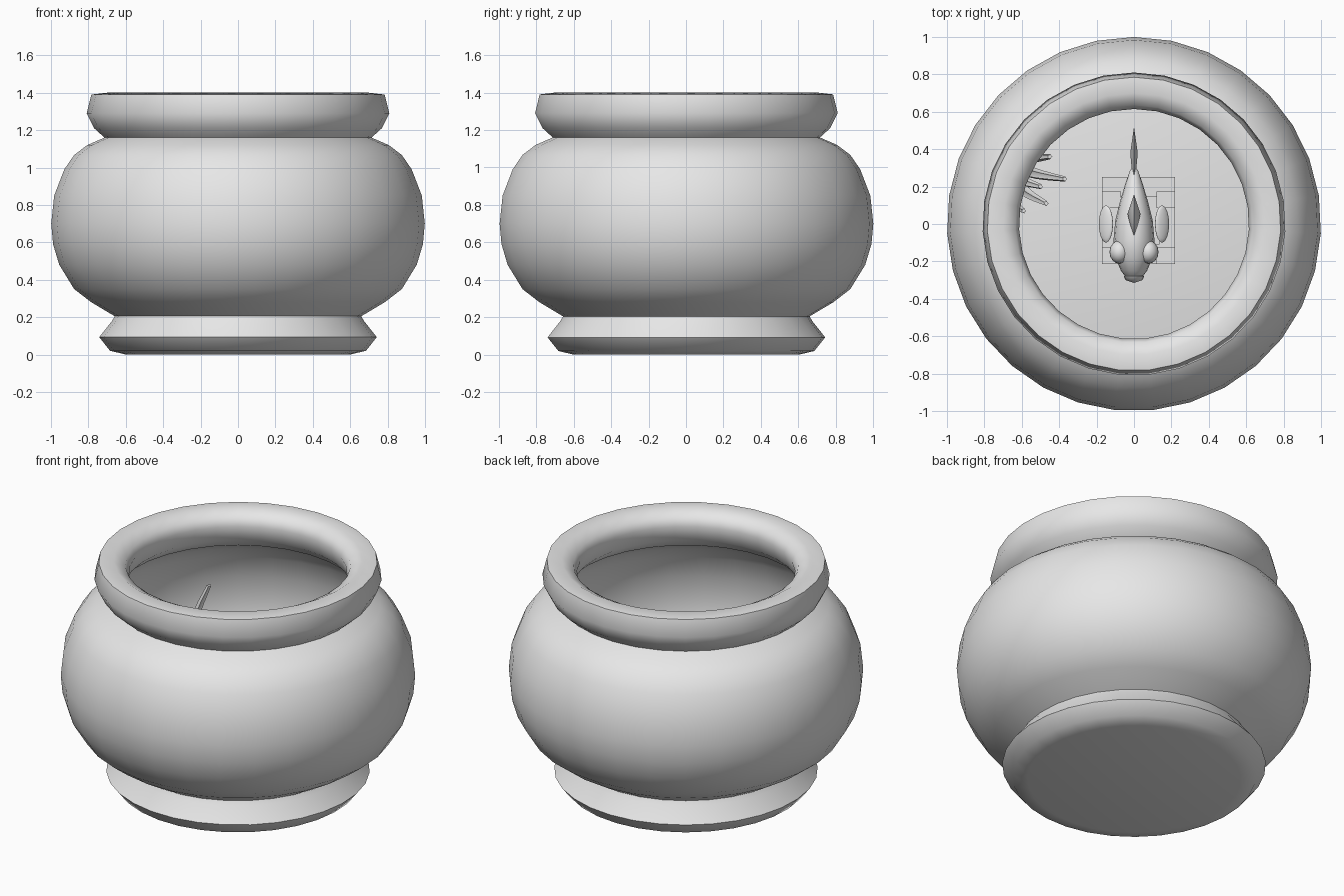
import bpy, bmesh, math
from mathutils import Matrix, Vector

cube = bpy.data.objects.get("Cube")
if cube:
    bpy.data.objects.remove(cube, do_unlink=True)

grey = bpy.data.materials.new("pale_grey")
grey.use_nodes = True
grey.diffuse_color = (0.8, 0.8, 0.8, 1)
grey.node_tree.nodes["Principled BSDF"].inputs["Base Color"].default_value = (0.8, 0.8, 0.8, 1)


def finish(name, bm, angle=60):
    bmesh.ops.remove_doubles(bm, verts=bm.verts, dist=0.0005)
    bmesh.ops.recalc_face_normals(bm, faces=bm.faces)
    mesh = bpy.data.meshes.new(name)
    bm.to_mesh(mesh)
    bm.free()
    mesh.materials.append(grey)
    ob = bpy.data.objects.new(name, mesh)
    bpy.context.collection.objects.link(ob)
    bpy.ops.object.select_all(action="DESELECT")
    ob.select_set(True)
    bpy.context.view_layer.objects.active = ob
    bpy.ops.object.shade_smooth_by_angle(angle=math.radians(angle))
    return ob


def lathe(name, profile, steps, place=None, angle=60):
    """Turn a (radius, height) profile about z, then apply a matrix."""
    bm = bmesh.new()
    rings = []
    for r, h in profile:
        turns = [math.pi / 2 + math.tau * i / steps for i in range(steps)]
        rings.append([bm.verts.new((r * math.cos(t), r * math.sin(t), h)) for t in turns])
    for a, b in zip(rings, rings[1:]):
        for i in range(steps):
            j = (i + 1) % steps
            bm.faces.new((a[i], a[j], b[j], b[i]))
    if place:
        bm.transform(place)
    return finish(name, bm, angle)


def ball(name, centre, size, turn=None):
    bm = bmesh.new()
    bmesh.ops.create_uvsphere(bm, u_segments=16, v_segments=10, radius=1)
    bm.transform(Matrix.Translation(centre) @ (turn or Matrix()) @ Matrix.Diagonal((*size, 1)))
    return finish(name, bm)


def block(name, centre, size):
    bm = bmesh.new()
    bmesh.ops.create_cube(bm, size=1)
    bm.transform(Matrix.Translation(centre) @ Matrix.Diagonal((*size, 1)))
    return finish(name, bm, 30)


def fin(name, outline, thick):
    """Thin upright plate from a (y, z) outline, pinched to the rim."""
    bm = bmesh.new()
    mid = Vector((0, sum(p[0] for p in outline), sum(p[1] for p in outline))) / len(outline)
    rim = [bm.verts.new((0, y, z)) for y, z in outline]
    for side in (-1, 1):
        hub = bm.verts.new(mid + Vector((side * thick, 0, 0)))
        for a, b in zip(rim, rim[1:] + rim[:1]):
            bm.faces.new((a, b, hub))
    return finish(name, bm, 80)


# Bowl: foot, belly, neck, rolled rim and inner wall
foot = [(0, 0), (0.6, 0), (0.685, 0.02), (0.743, 0.093), (0.674, 0.18), (0.66, 0.205)]
belly = [(0.786, 0.28), (0.877, 0.35), (0.957, 0.48), (0.99, 0.59), (1, 0.7),
         (0.984, 0.85), (0.93, 0.99), (0.877, 1.067), (0.807, 1.12)]
rim = [(0.715, 1.16), (0.77, 1.21), (0.81, 1.29), (0.785, 1.39), (0.7, 1.4),
       (0.635, 1.365), (0.615, 1.315), (0.64, 1.22), (0.7, 1.16)]
inner = [(r - 0.025, h) for r, h in reversed(belly)]
lathe("bowl", foot + belly + rim + inner + [(0.64, 0.22), (0, 0.22)], 31)

# Gravel bed
lathe("gravel_bed", [(0.765, 0.285), (0.7, 0.3), (0, 0.3)], 31)

# Fish, swimming toward the front
z0 = 0.72
to_fish = Matrix.Translation((0, 0, z0)) @ Matrix.Diagonal((1, 1, 1.35, 1)) @ Matrix(
    ((1, 0, 0, 0), (0, 0, 1, 0), (0, 1, 0, 0), (0, 0, 0, 1)))
lathe("fish_body", [(0, -0.31), (0.035, -0.295), (0.07, -0.25), (0.1, -0.18), (0.11, -0.09),
                    (0.1, 0.02), (0.075, 0.12), (0.045, 0.22), (0.02, 0.29), (0, 0.3)], 16, to_fish)
lathe("fish_lips", [(0, -0.315), (0.045, -0.3), (0.055, -0.28), (0.03, -0.26)], 16, to_fish)
fin("dorsal_fin", [(-0.08, z0 + 0.12), (0, z0 + 0.23), (0.1, z0 + 0.22),
                   (0.16, z0 + 0.14), (0.14, z0 + 0.06), (0, z0 + 0.1)], 0.035)
fin("tail_fin", [(0.16, z0), (0.3, z0 + 0.06), (0.42, z0 + 0.14), (0.52, z0 + 0.1),
                 (0.45, z0), (0.5, z0 - 0.12), (0.4, z0 - 0.14), (0.28, z0 - 0.05)], 0.02)
for side, word in ((1, "left"), (-1, "right")):
    ball(word + "_eye", (side * 0.078, -0.15, z0 + 0.07), (0.053, 0.062, 0.06))
    ball(word + "_side_fin", (side * 0.15, 0, z0 - 0.05), (0.045, 0.1, 0.015),
         Matrix.Rotation(side * 0.6, 4, "Y"))

# Little fort under the fish
cx, cy = 0.025, 0.02
block("fort_floor", (cx, cy, 0.32), (0.39, 0.46, 0.06))
block("fort_keep", (cx, cy, 0.4), (0.22, 0.26, 0.16))
for sx in (-1, 1):
    for sy in (-1, 1):
        block("fort_corner_tower", (cx + sx * 0.145, cy - 0.04 + sy * 0.15, 0.42), (0.1, 0.09, 0.2))

# Water plant: ribbed stalks leaning toward the middle
def stalk(root, tip, width):
    bm = bmesh.new()
    root, tip = Vector(root), Vector(tip)
    rings = []
    for k in range(7):
        t = k / 6
        p = root.lerp(tip, t)
        bend = math.sin(math.pi * t) * 0.05
        r = width * (1 - 0.6 * t * t)
        ring = []
        for i in range(10):
            a = math.tau * i / 10
            q = r * (0.65 if i % 2 else 1)
            ring.append(bm.verts.new((p.x - bend + q * math.cos(a), p.y + q * math.sin(a), p.z)))
        rings.append(ring)
    for a, b in zip(rings, rings[1:]):
        for i in range(10):
            j = (i + 1) % 10
            bm.faces.new((a[i], a[j], b[j], b[i]))
    bm.faces.new(rings[-1])
    bm.faces.new(rings[0])
    finish("plant_stalk", bm, 40)


for root, tip in (((-0.6, 0.3, 0.28), (-0.37, 0.24, 0.88)),
                  ((-0.61, 0.33, 0.28), (-0.45, 0.36, 0.98)),
                  ((-0.59, 0.24, 0.28), (-0.47, 0.11, 0.85)),
                  ((-0.61, 0.18, 0.28), (-0.59, 0.07, 0.95)),
                  ((-0.63, 0.28, 0.28), (-0.5, 0.2, 0.75))):
    stalk(root, tip, 0.035)
